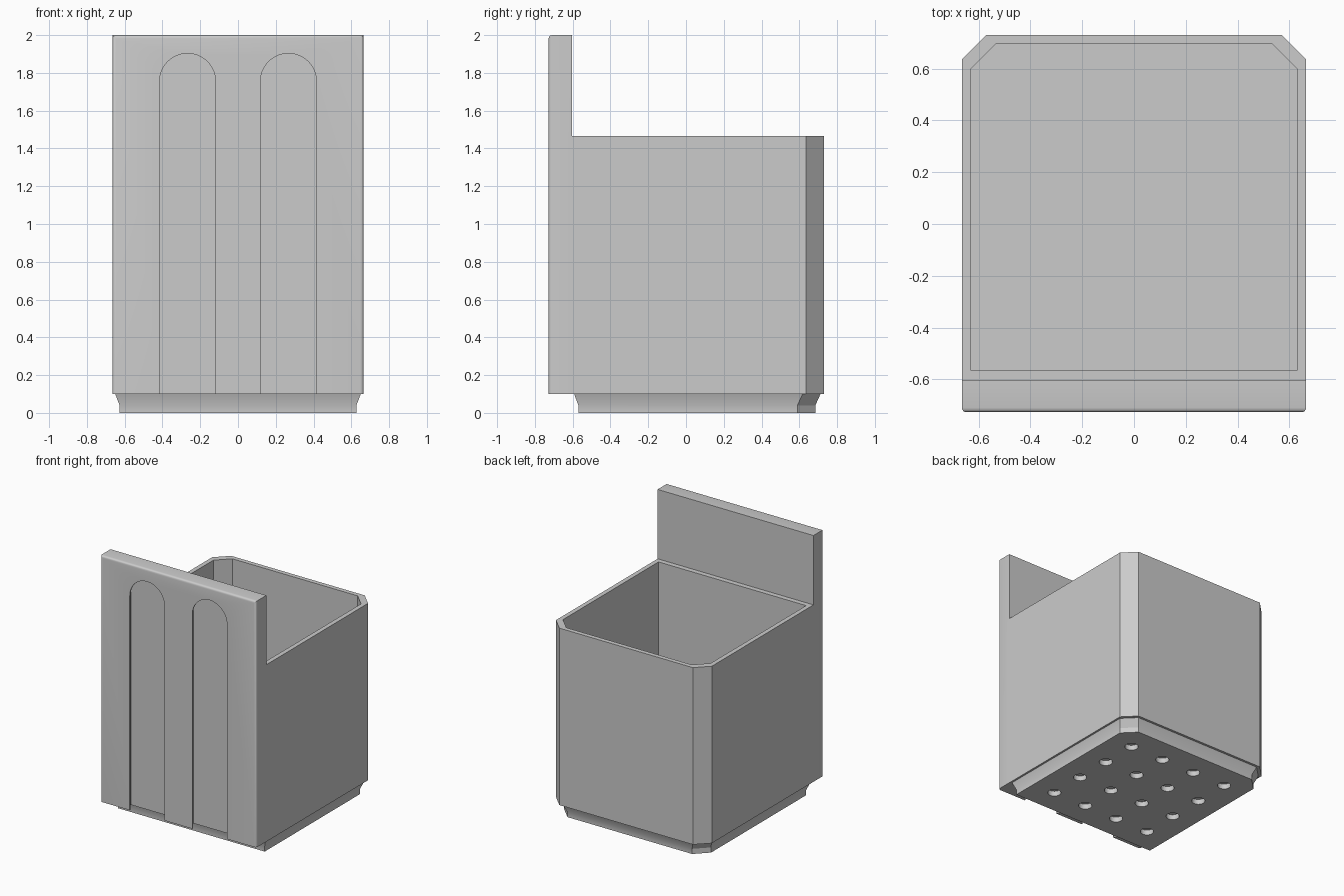
import bpy, bmesh, math
from mathutils import Matrix

cube = bpy.data.objects.get("Cube")
if cube:
    bpy.data.objects.remove(cube, do_unlink=True)

grey = bpy.data.materials.new("plain_grey")
grey.use_nodes = True
colour = (0.6, 0.6, 0.6, 1)
grey.diffuse_color = colour
grey.node_tree.nodes["Principled BSDF"].inputs["Base Color"].default_value = colour


def make_object(name, bm):
    bmesh.ops.recalc_face_normals(bm, faces=bm.faces)
    mesh = bpy.data.meshes.new(name)
    bm.to_mesh(mesh)
    bm.free()
    mesh.materials.append(grey)
    obj = bpy.data.objects.new(name, mesh)
    bpy.context.collection.objects.link(obj)
    return obj


def loft(name, rings):
    """Closed solid through rings that share one point count."""
    bm = bmesh.new()
    loops = [[bm.verts.new(p) for p in ring] for ring in rings]
    n = len(loops[0])
    for a, b in zip(loops, loops[1:]):
        for i in range(n):
            j = (i + 1) % n
            bm.faces.new((a[i], a[j], b[j], b[i]))
    bm.faces.new(loops[0][::-1])
    bm.faces.new(loops[-1])
    return make_object(name, bm)


def combine(target, tool, operation):
    """Apply a boolean and remove the tool object."""
    mod = target.modifiers.new("boolean", "BOOLEAN")
    mod.operation = operation
    mod.solver = "EXACT"
    mod.object = tool
    bpy.context.view_layer.update()
    graph = bpy.context.evaluated_depsgraph_get()
    mesh = bpy.data.meshes.new_from_object(target.evaluated_get(graph))
    target.modifiers.clear()
    target.data = mesh
    bpy.data.objects.remove(tool, do_unlink=True)


def outline(half, front, back, z, cut=0.095):
    """Rectangle with its two back corners cut off."""
    right = [(half, front, z), (half, back - cut, z), (half - cut, back, z)]
    return right + [(-x, y, z) for x, y, z in reversed(right)]


# Bin body with its narrower stacking foot
bin_body = loft("bin", [
    outline(0.627, -0.57, 0.685, 0),
    outline(0.627, -0.57, 0.685, 0.04),
    outline(0.65, -0.592, 0.712, 0.1),
    outline(0.665, -0.62, 0.73, 0.1),
    outline(0.665, -0.62, 0.73, 1.465),
])

# Tall mounting plate with softened front edges
bm = bmesh.new()
bmesh.ops.create_cube(bm, size=1, matrix=Matrix.Translation((0, -0.6655, 1.05))
                      @ Matrix.Diagonal((1.33, 0.123, 1.9, 1)))
front_edges = [e for e in bm.edges
               if all(v.co.y < -0.7 for v in e.verts)
               and any(v.co.z > 1 for v in e.verts)]
bmesh.ops.bevel(bm, geom=front_edges, offset=0.018, segments=4,
                profile=0.5, affect="EDGES")
combine(bin_body, make_object("mounting_plate", bm), "UNION")

# Open cavity
combine(bin_body, loft("cavity", [outline(0.63, -0.565, 0.695, z)
                                  for z in (0.1, 1.6)]), "DIFFERENCE")


# Undercut hanging slots, open at the bottom and round at the top
def slot_ring(cx, y, radius):
    ring = [(cx + radius, y, 0.05)]
    for i in range(25):
        a = math.pi * i / 24
        ring.append((cx + radius * math.cos(a), y, 1.755 + radius * math.sin(a)))
    return ring + [(cx - radius, y, 0.05)]


for cx in (-0.267, 0.267):
    profile = [(-0.76, 0.148), (-0.719, 0.148), (-0.671, 0.193), (-0.648, 0.193)]
    combine(bin_body, loft("slot", [slot_ring(cx, y, r) for y, r in profile]),
            "DIFFERENCE")

# Shallow round recesses under the floor
bm = bmesh.new()
for i in range(4):
    for j in range(4):
        spot = ((i - 1.5) * 0.29, 0.058 + (j - 1.5) * 0.288, 0)
        bmesh.ops.create_cone(bm, cap_ends=True, segments=24, radius1=0.048,
                              radius2=0.048, depth=0.08,
                              matrix=Matrix.Translation(spot))
combine(bin_body, make_object("recesses", bm), "DIFFERENCE")

# Smooth the round parts, keep the corners crisp
bpy.ops.object.select_all(action="DESELECT")
bin_body.select_set(True)
bpy.context.view_layer.objects.active = bin_body
bpy.ops.object.shade_smooth_by_angle(angle=math.radians(25))
